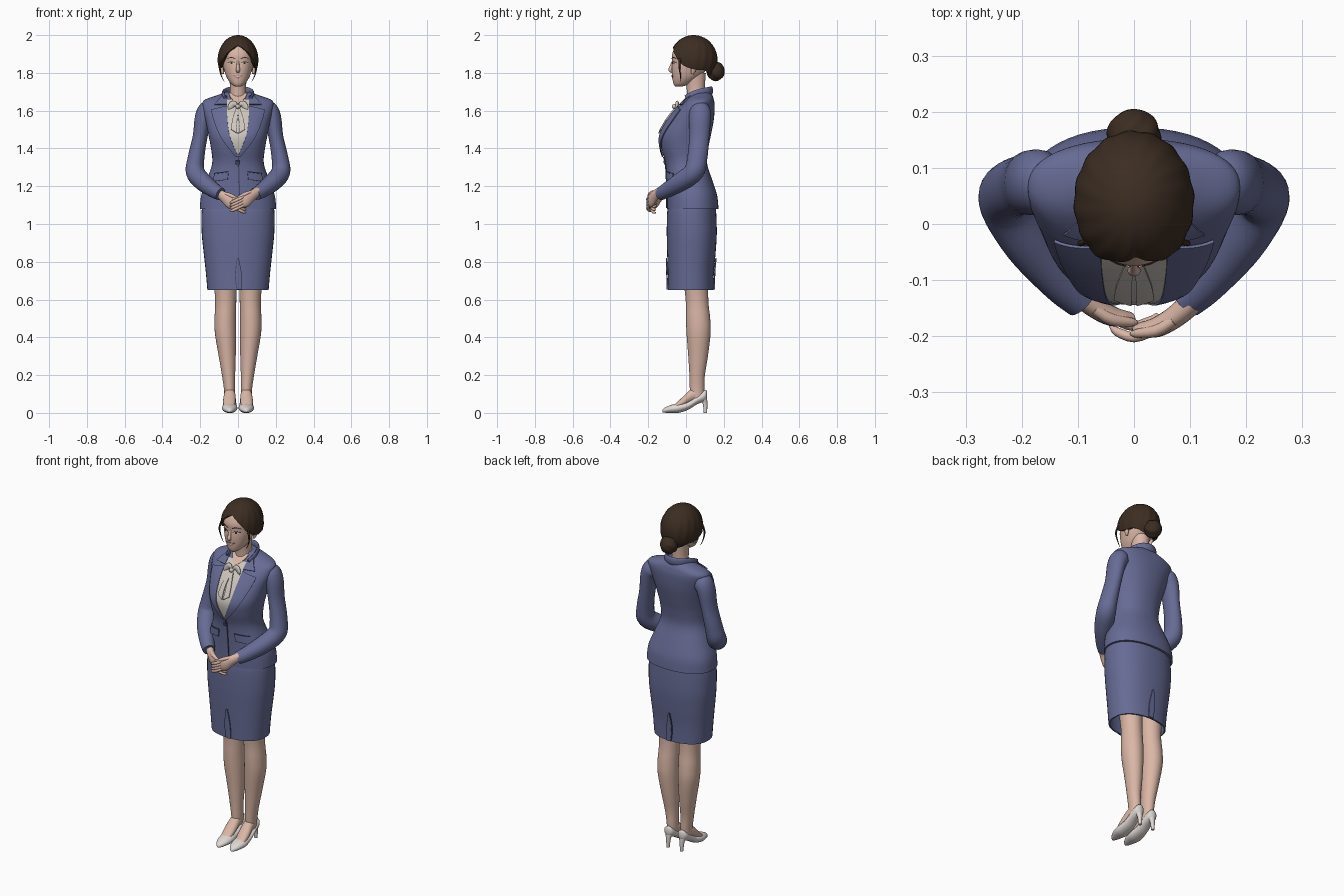
import bpy, bmesh, math
from mathutils import Vector
from mathutils.bvhtree import BVHTree

if "Cube" in bpy.data.objects:
    bpy.data.objects.remove(bpy.data.objects["Cube"])


def material(name, r, g, b):
    m = bpy.data.materials.new(name)
    m.use_nodes = True
    m.diffuse_color = (r, g, b, 1)
    node = next(n for n in m.node_tree.nodes if n.type == 'BSDF_PRINCIPLED')
    node.inputs["Base Color"].default_value = (r, g, b, 1)
    return m


navy = material("suit blue", .135, .148, .30)
seam = material("seam blue", .06, .065, .14)
skin = material("skin", .70, .47, .38)
brown = material("hair brown", .045, .026, .016)
cream = material("blouse cream", .62, .57, .52)
white = material("shoe white", .74, .69, .66)
rose = material("lip rose", .50, .20, .17)


def spline(rows, n=5):
    """Smoothly fill in rows of numbers."""
    out, last = [], len(rows) - 1
    for i in range(last):
        p = [rows[max(i - 1, 0)], rows[i], rows[i + 1], rows[min(i + 2, last)]]
        for k in range(n):
            t = k / n
            out.append(tuple(.5 * (2 * b + (c - a) * t + (2 * a - 5 * b + 4 * c - d) * t * t
                                   + (3 * b - a - 3 * c + d) * t ** 3) for a, b, c, d in zip(*p)))
    return out + [tuple(rows[last])]


def loft(name, rings, mat, closed=True, caps=(True, True), thick=0, offset=0):
    """Skin a series of point rings, optionally as a thin shell."""
    bm = bmesh.new()
    vs = [[bm.verts.new(p) for p in ring] for ring in rings]
    n = len(vs[0])
    for a, b in zip(vs, vs[1:]):
        for j in range(n if closed else n - 1):
            k = (j + 1) % n
            bm.faces.new((a[j], a[k], b[k], b[j]))
    if closed and caps[0]:
        bm.faces.new(vs[0])
    if closed and caps[1]:
        bm.faces.new(vs[-1])
    bmesh.ops.recalc_face_normals(bm, faces=bm.faces)
    mesh = bpy.data.meshes.new(name)
    bm.to_mesh(mesh)
    bm.free()
    mesh.materials.append(mat)
    obj = bpy.data.objects.new(name, mesh)
    bpy.context.collection.objects.link(obj)
    bpy.ops.object.select_all(action='DESELECT')
    obj.select_set(True)
    bpy.context.view_layer.objects.active = obj
    if thick:
        mod = obj.modifiers.new("shell", 'SOLIDIFY')
        mod.thickness, mod.offset = thick, offset
        bpy.ops.object.modifier_apply(modifier=mod.name)
    bpy.ops.object.shade_smooth_by_angle(angle=math.radians(45))
    return obj


def body(name, rows, mat, power=2.0, seg=40, **kw):
    """Upright form; rows are z, centre x, half width, front y, back y."""
    def bend(v):
        return math.copysign(abs(v) ** (2 / power), v)
    rings = []
    for z, cx, rx, yf, yb in spline(rows):
        angles = [math.tau * j / seg for j in range(seg)]
        rings.append([(cx + rx * bend(math.cos(a)), (yf + yb) / 2 + (yb - yf) / 2 * bend(math.sin(a)), z)
                      for a in angles])
    return loft(name, rings, mat, **kw)


def tube(name, rows, mat, s=1, ref=(0, 0, 1), axis=None, seg=16, shift=(0, 0, 0), n=5):
    """Bent form; rows are x, y, z, side radius, upright radius; s mirrors x."""
    rows = spline(rows, n)
    pts = [Vector((r[0] * s, r[1], r[2])) + Vector(shift) for r in rows]
    rings = []
    for i, (p, r) in enumerate(zip(pts, rows)):
        t = Vector(axis) if axis else pts[min(i + 1, len(pts) - 1)] - pts[max(i - 1, 0)]
        side = t.cross(Vector(ref)).normalized()
        up = side.cross(t).normalized()
        rings.append([p + side * r[3] * math.cos(math.tau * j / seg) + up * r[4] * math.sin(math.tau * j / seg)
                      for j in range(seg)])
    return loft(name, rings, mat)


def surface(obj):
    bm = bmesh.new()
    bm.from_mesh(obj.data)
    tree = BVHTree.FromBMesh(bm)
    bm.free()
    return tree


def hit(tree, x, z, side=-1):
    p = tree.ray_cast(Vector((x, side, z)), Vector((0, -side, 0)))[0]
    return p.y if p else tree.find_nearest(Vector((x, side * .1, z)))[0].y


def plate(name, tree, left, right, mat, lift=.004, s=1, side=-1, thick=.006):
    """Thin panel between two x,z edges, laid on a surface."""
    rows = []
    for a, b in zip(spline(left, 6), spline(right, 6)):
        row = []
        for k in range(9):
            x, z = (a[i] + (b[i] - a[i]) * k / 8 for i in (0, 1))
            row.append((x * s, hit(tree, x * s, z, side) + side * lift, z))
        rows.append(row)
    return loft(name, rows, mat, closed=False, thick=thick)


# Jacket and skirt
jacket = body("jacket", [(1.08, 0, .202, -.10, .172), (1.15, 0, .195, -.10, .165), (1.23, 0, .167, -.102, .14),
                         (1.32, 0, .137, -.108, .112), (1.40, 0, .143, -.13, .118), (1.47, 0, .156, -.135, .132),
                         (1.55, 0, .172, -.095, .147), (1.62, 0, .188, -.04, .152), (1.655, 0, .18, -.005, .148),
                         (1.68, 0, .115, .02, .14), (1.70, 0, .06, .035, .125)], navy, 2.25, seg=56)
body("skirt", [(1.12, 0, .185, -.09, .155), (1.06, 0, .193, -.1, .16), (.95, 0, .192, -.102, .163),
               (.85, 0, .182, -.1, .157), (.75, 0, .171, -.097, .148), (.65, 0, .162, -.095, .145)],
     navy, 2.3, caps=(True, False), thick=.008, offset=-1)
front = surface(jacket)
skirt_tree = surface(bpy.data.objects["skirt"])

# Blouse, open neck, lapels and collar
edge = [(-.062, 1.66), (-.058, 1.58), (-.045, 1.47), (-.004, 1.36)]
plate("blouse", front, edge, [(-x, z) for x, z in edge], cream)
throat = [(-.05, 1.692), (-.036, 1.665), (-.003, 1.635)]
plate("open_neck", front, throat, [(-x, z) for x, z in throat], skin, lift=.006)
for s, word in ((1, "left"), (-1, "right")):
    plate(word + "_lapel", front, [(.058, 1.625), (.057, 1.57), (.044, 1.47), (.0, 1.36)],
          [(.142, 1.605), (.125, 1.54), (.085, 1.45), (.012, 1.355)], navy, .008, s)
    plate(word + "_collar_point", front, [(.06, 1.68), (.058, 1.632)],
          [(.085, 1.678), (.125, 1.632)], navy, .008, s)
    plate(word + "_pocket_flap", front, [(.05, 1.275), (.055, 1.235)], [(.125, 1.265), (.13, 1.225)], navy, .005, s)
    plate(word + "_pocket_seam", front, [(.05, 1.28), (.05, 1.276)], [(.125, 1.27), (.125, 1.266)], seam, .007, s)
    plate(word + "_bow_tail", front, [(-.004, 1.61), (.004, 1.55), (.004, 1.48)],
          [(.012, 1.61), (.03, 1.55), (.036, 1.50)], cream, .012, s)
    tube(word + "_bow_loop", [(.004, hit(front, 0, 1.62) - .012, 1.625, .005, .006),
                              (.024, hit(front, .02, 1.63) - .016, 1.637, .01, .016),
                              (.043, hit(front, .04, 1.62) - .012, 1.615, .007, .015),
                              (.05, hit(front, .05, 1.61) - .01, 1.605, .002, .006)], cream, s)
tube("bow_knot", [(-.012, -.055, 1.622, .004, .004), (0, -.062, 1.622, .012, .013),
                  (.012, -.055, 1.622, .004, .004)], cream)
half = [(.07, -.002, 1.668, .006, .014), (.078, .05, 1.688, .008, .02), (.052, .112, 1.702, .008, .022)]
tube("jacket_collar", half + [(0, .135, 1.705, .008, .023)] + [(-r[0],) + r[1:] for r in half[::-1]], navy)
plate("front_seam", front, [(.0, 1.355), (.004, 1.22), (.01, 1.085)], [(.005, 1.355), (.009, 1.22), (.015, 1.085)],
      seam, .002)
plate("button", front, [(-.012, 1.335), (-.012, 1.315)], [(.01, 1.335), (.01, 1.315)], seam, .006)

# Skirt slits
for side, word in ((-1, "front"), (1, "back")):
    plate(word + "_slit_fold", skirt_tree, [(-.002, .82), (-.012, .73), (-.004, .652)],
          [(.004, .82), (.02, .73), (.022, .652)], navy, .005, side=side)
    plate(word + "_slit_line", skirt_tree, [(-.005, .82), (-.016, .73), (-.008, .652)],
          [(-.002, .82), (-.012, .73), (-.004, .652)], seam, .004, side=side)

# Arms, hands, legs and shoes
for s, word in ((1, "left"), (-1, "right")):
    tube(word + "_sleeve", [(.135, .075, 1.615, .03, .035), (.16, .075, 1.602, .05, .055), (.183, .074, 1.56, .046, .058),
                            (.201, .07, 1.46, .039, .053), (.222, .06, 1.35, .044, .053),
                            (.226, .04, 1.275, .05, .054), (.185, -.03, 1.222, .048, .05),
                            (.13, -.1, 1.18, .04, .04), (.092, -.137, 1.158, .034, .033)],
         navy, s, ref=(0, 1, 0), seg=24)
    shift = (0, -.012 if s > 0 else .008, .004 * s)
    tube(word + "_palm", [(.105, -.125, 1.168, .022, .024), (.075, -.152, 1.148, .02, .028),
                          (.04, -.172, 1.122, .018, .036), (.01, -.176, 1.106, .012, .028)], skin, s, shift=shift)
    for i in range(4):
        d = .015 * i
        tube(word + "_finger", [(.03, -.18, 1.142 - d, .009, .009), (.0, -.19, 1.126 - d, .009, .009),
                                (-.03, -.18, 1.112 - d, .008, .008), (-.042, -.168, 1.108 - d, .003, .003)],
             skin, s, shift=shift, seg=10, n=3)
    tube(word + "_thumb", [(.07, -.16, 1.165, .01, .01), (.04, -.178, 1.155, .011, .011),
                           (.005, -.183, 1.138, .008, .008), (-.006, -.183, 1.134, .003, .003)],
         skin, s, shift=shift, seg=10, n=3)
    leg = [(.95, .08, .075, -.05, .13), (.75, .07, .065, -.02, .12), (.6, .065, .056, -.002, .118),
           (.5, .067, .057, .0, .128), (.42, .066, .056, .003, .13), (.3, .057, .045, .012, .116),
           (.2, .05, .035, .018, .1), (.13, .045, .03, .02, .097), (.08, .044, .028, .022, .095)]
    body(word + "_leg", [(z, cx * s, rx, yf, yb) for z, cx, rx, yf, yb in leg], skin, seg=28)
    tube(word + "_foot", [(.044, .075, .1, .026, .03), (.044, .03, .092, .031, .036),
                          (.046, -.015, .06, .033, .027), (.047, -.06, .03, .028, .014)], skin, s, axis=(0, -1, 0))
    shoe = [(.112, .075, .112, .01), (.1, .062, .122, .027), (.06, .046, .094, .033), (.01, .016, .062, .036),
            (-.04, .0, .052, .041), (-.08, .0, .042, .034), (-.113, .001, .027, .018), (-.125, .004, .016, .004)]
    tube(word + "_shoe", [(.044, y, (lo + hi) / 2, w, (hi - lo) / 2) for y, lo, hi, w in shoe],
         white, s, axis=(0, -1, 0), seg=24)
    body(word + "_heel", [(.075, .044 * s, .022, .07, .112), (.05, .044 * s, .014, .088, .113),
                          (0, .044 * s, .009, .094, .112)], white, seg=16)

# Head and neck
body("neck", [(1.6, 0, .05, .01, .11), (1.68, 0, .044, .006, .1), (1.73, 0, .043, .002, .1),
              (1.8, 0, .048, -.01, .105)], skin)
head = body("head", [(1.728, 0, .016, -.056, -.02), (1.742, 0, .036, -.066, .02), (1.775, 0, .059, -.072, .07),
                     (1.82, 0, .075, -.075, .11), (1.86, 0, .082, -.073, .125), (1.9, 0, .083, -.073, .128),
                     (1.95, 0, .068, -.05, .11), (1.98, 0, .03, -.01, .08)], skin, 2.15)
face = surface(head)
tube("nose", [(0, -.068, 1.862, .006, .006), (0, -.078, 1.835, .008, .008), (0, -.083, 1.815, .012, .01),
              (0, -.07, 1.803, .006, .004)], skin, ref=(0, 1, 0), seg=12)
for s, word in ((1, "left"), (-1, "right")):
    tube(word + "_ear", [(.08, .035, 1.845, .006, .006), (.086, .042, 1.83, .01, .016),
                         (.08, .034, 1.795, .006, .008)], skin, s, ref=(0, 1, 0))
    plate(word + "_eye", face, [(.016, 1.851), (.034, 1.858), (.053, 1.853)],
          [(.017, 1.849), (.034, 1.847), (.053, 1.851)], white, .001, s, thick=.002)
    plate(word + "_iris", face, [(.03, 1.857), (.03, 1.847)], [(.039, 1.857), (.039, 1.847)], brown, .002, s, thick=.002)
    plate(word + "_lash", face, [(.015, 1.853), (.034, 1.861), (.055, 1.855)],
          [(.015, 1.851), (.034, 1.858), (.055, 1.852)], brown, .002, s, thick=.002)
    plate(word + "_brow", face, [(.014, 1.877), (.036, 1.884), (.058, 1.876)],
          [(.014, 1.873), (.036, 1.88), (.058, 1.874)], brown, .002, s, thick=.002)
    tube(word + "_loose_strand", [(.084, -.03, 1.88, .006, .006), (.096, -.035, 1.835, .005, .005),
                                  (.09, -.03, 1.79, .003, .003), (.073, -.03, 1.755, .001, .001)],
         brown, s, ref=(0, 1, 0), seg=8)
plate("lips", face, [(-.027, 1.79), (0, 1.789), (.027, 1.79)], [(-.026, 1.787), (0, 1.77), (.026, 1.787)],
      rose, .001, thick=.003)
plate("teeth", face, [(-.02, 1.787), (0, 1.786), (.02, 1.787)], [(-.019, 1.785), (0, 1.777), (.019, 1.785)],
      white, .003, thick=.002)

# Swept-back hair with a shaped hairline, and a bun
hairline = [h[0] for h in spline([(55,), (72,), (101,), (113,), (116,), (128,), (136,)], 8)]
count, rings = 96, []
for i in range(25):
    ring = []
    for j in range(count):
        phi = math.tau * j / count
        reach = math.radians(hairline[min(j, count - j)])
        th = reach * (i + .05) / 24.05
        w = 1 + .012 * math.sin(th) * math.cos(16 * phi + 3 * th) - .05 * math.exp(-(phi - .1) ** 2 * 40) * math.sin(th)
        ring.append((.107 * w * math.sin(th) * math.sin(phi), .04 - .126 * w * math.sin(th) * math.cos(phi),
                     1.87 + .13 * math.cos(th)))
    rings.append(ring)
loft("hair", rings, brown, caps=(True, False), thick=.018, offset=-1)
rings = []
for i in range(21):
    th = math.pi * (i + .2) / 20.4
    ring = []
    for j in range(48):
        phi = math.tau * j / 48
        r = .05 * math.sin(th) * (1 + .05 * math.cos(5 * phi + 5 * th))
        ring.append((.95 * r * math.cos(phi), .157 - .048 * math.cos(th), 1.808 + r * math.sin(phi)))
    rings.append(ring)
loft("hair_bun", rings, brown)
